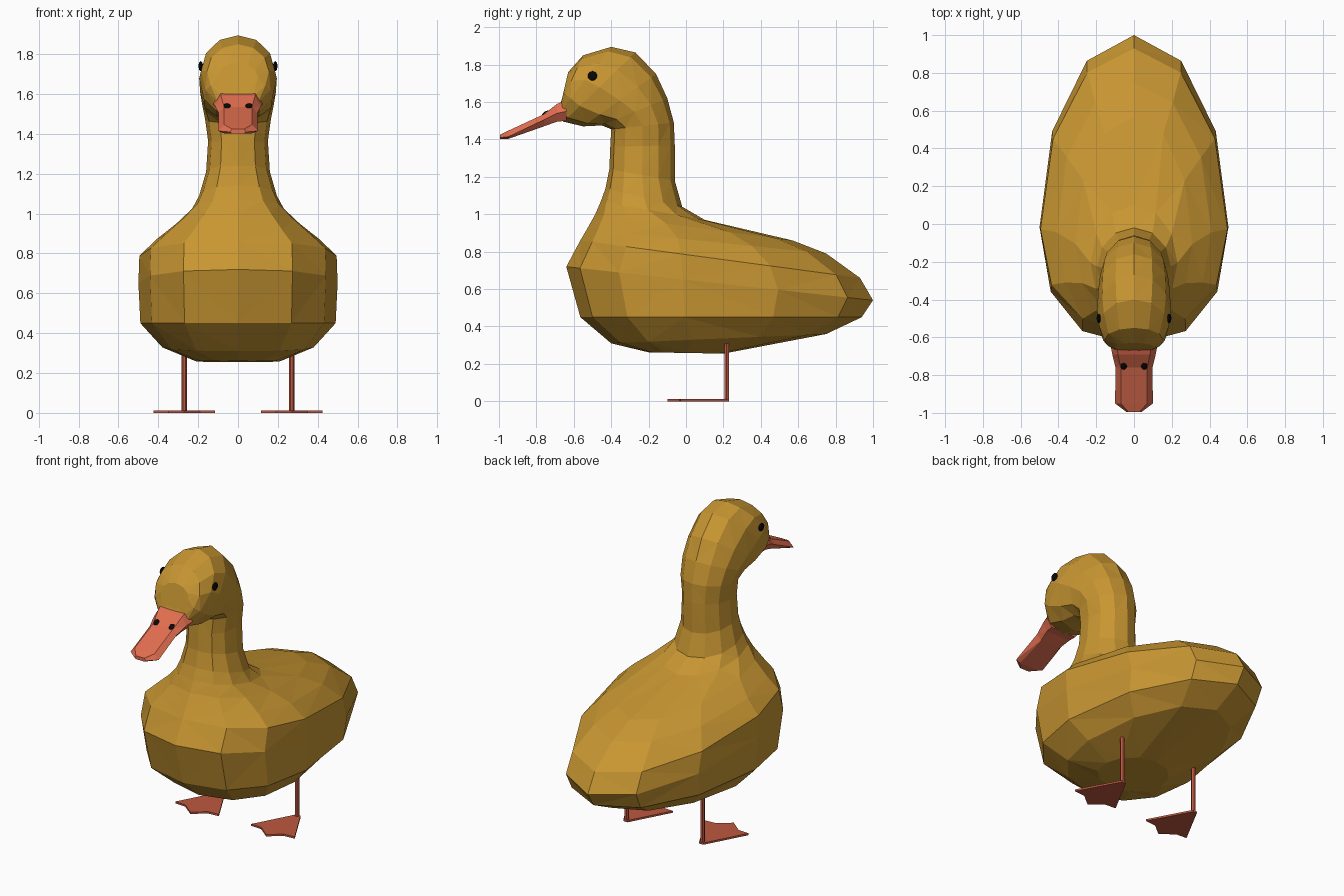
import bpy, bmesh, math
from mathutils import Matrix

if "Cube" in bpy.data.objects:
    bpy.data.objects.remove(bpy.data.objects["Cube"])


def material(name, r, g, b):
    def lin(c):
        c /= 255
        return c / 12.92 if c < 0.04 else ((c + 0.055) / 1.055) ** 2.4
    m = bpy.data.materials.new(name)
    m.diffuse_color = (lin(r), lin(g), lin(b), 1)
    m.use_nodes = True
    m.node_tree.nodes["Principled BSDF"].inputs["Base Color"].default_value = m.diffuse_color
    return m


GOLD = material("golden_feathers", 200, 150, 50)
CORAL = material("coral_bill", 225, 110, 80)
RUST = material("rust_legs", 190, 88, 64)
BLACK = material("black", 8, 8, 8)


def finish(bm, name, mat):
    bmesh.ops.recalc_face_normals(bm, faces=bm.faces)
    me = bpy.data.meshes.new(name)
    bm.to_mesh(me)
    bm.free()
    me.materials.append(mat)
    ob = bpy.data.objects.new(name, me)
    bpy.context.collection.objects.link(ob)
    return ob


def loft(name, rings, mat):
    """Skin a list of equally long point rings and cap both ends."""
    bm = bmesh.new()
    loops = [[bm.verts.new(p) for p in ring] for ring in rings]
    n = len(loops[0])
    for a, b in zip(loops, loops[1:]):
        for i in range(n):
            j = (i + 1) % n
            bm.faces.new((a[i], a[j], b[j], b[i]))
    bm.faces.new(loops[0][::-1])
    bm.faces.new(loops[-1])
    bmesh.ops.triangulate(bm, faces=[f for f in bm.faces if len(f.verts) == 4])
    return finish(bm, name, mat)


def tilted_ring(yf, zf, yb, zb, w, c, sides=12):
    """Ring through a front and a back point, widest at fraction c."""
    pts = []
    for i in range(sides):
        t = 2 * math.pi * i / sides
        front = math.cos(t) > 0
        e = 2 / 2.3 if front else 1          # fuller at the front
        u = math.copysign(abs(math.cos(t)) ** e, math.cos(t))
        v = math.copysign(abs(math.sin(t)) ** e, math.sin(t))
        s = c - u * (c if front else 1 - c)
        pts.append((w * v, yf + (yb - yf) * s, zf + (zb - zf) * s))
    return pts


# Body, neck and head: front y, z, back y, z, half width, widest point
SECTIONS = [
    (-0.20, 0.262, 0.20, 0.255, 0.21, 0.5),
    (-0.40, 0.31, 0.75, 0.36, 0.38, 0.38),
    (-0.565, 0.45, 0.94, 0.45, 0.49, 0.37),
    (-0.64, 0.72, 1.00, 0.54, 0.50, 0.38),
    (-0.565, 0.86, 0.93, 0.66, 0.495, 0.36),
    (-0.53, 0.92, 0.75, 0.79, 0.41, 0.38),
    (-0.485, 1.00, 0.57, 0.86, 0.31, 0.36),
    (-0.455, 1.07, 0.10, 0.97, 0.23, 0.45),
    (-0.43, 1.14, -0.02, 1.04, 0.195, 0.5),
    (-0.41, 1.24, -0.06, 1.18, 0.16, 0.5),
    (-0.405, 1.36, -0.06, 1.37, 0.15, 0.5),
    (-0.40, 1.455, -0.065, 1.49, 0.165, 0.5),
    (-0.45, 1.475, -0.10, 1.62, 0.18, 0.5),
    (-0.55, 1.47, -0.16, 1.75, 0.19, 0.5),
    (-0.655, 1.495, -0.27, 1.865, 0.195, 0.5),
    (-0.68, 1.54, -0.40, 1.895, 0.185, 0.5),
    (-0.675, 1.58, -0.55, 1.85, 0.155, 0.5),
    (-0.665, 1.61, -0.63, 1.76, 0.10, 0.5),
]
loft("body_neck_and_head", [tilted_ring(*s) for s in SECTIONS], GOLD)

# Bill: y, edge z, half width, top z, top half width, bottom z
BILL = [
    (-0.64, 1.55, 0.125, 1.615, 0.09, 1.50),
    (-0.69, 1.54, 0.115, 1.59, 0.085, 1.495),
    (-0.76, 1.505, 0.098, 1.535, 0.07, 1.47),
    (-0.95, 1.415, 0.10, 1.447, 0.07, 1.403),
    (-0.995, 1.41, 0.04, 1.425, 0.03, 1.403),
]
loft("bill", [[(-w, y, ze), (-tw, y, zt), (tw, y, zt), (w, y, ze),
               (tw, y, zb), (-tw, y, zb)] for y, ze, w, zt, tw, zb in BILL], CORAL)


def spot(name, loc, scale, tilt=0):
    """Small flattened ball for eyes and nostrils."""
    bm = bmesh.new()
    m = (Matrix.Translation(loc) @ Matrix.Rotation(tilt, 4, 'X')
         @ Matrix.Diagonal((*scale, 1)))
    bmesh.ops.create_uvsphere(bm, u_segments=12, v_segments=8, radius=1, matrix=m)
    finish(bm, name, BLACK)


# Webbed foot outline around the leg: three toes with notches between
WEB = [(0.015, 0.23), (0.155, -0.03), (0.08, -0.035), (0.0, -0.10),
       (-0.08, -0.035), (-0.155, -0.03), (-0.015, 0.23)]

for side, s in (("left", -1), ("right", 1)):
    spot(side + "_eye", (s * 0.187, -0.50, 1.74), (0.011, 0.025, 0.025))
    spot(side + "_nostril", (s * 0.055, -0.752, 1.541), (0.018, 0.022, 0.008),
         math.radians(33))
    x = s * 0.27
    # Leg
    loft(side + "_leg", [[(x + 0.014 * math.cos(k * math.pi / 3),
                           0.217 + 0.014 * math.sin(k * math.pi / 3), z)
                          for k in range(6)] for z in (0.004, 0.33)], RUST)
    # Foot
    loft(side + "_foot", [[(x + px, py, z) for px, py in WEB]
                          for z in (0.0, 0.012)], RUST)
